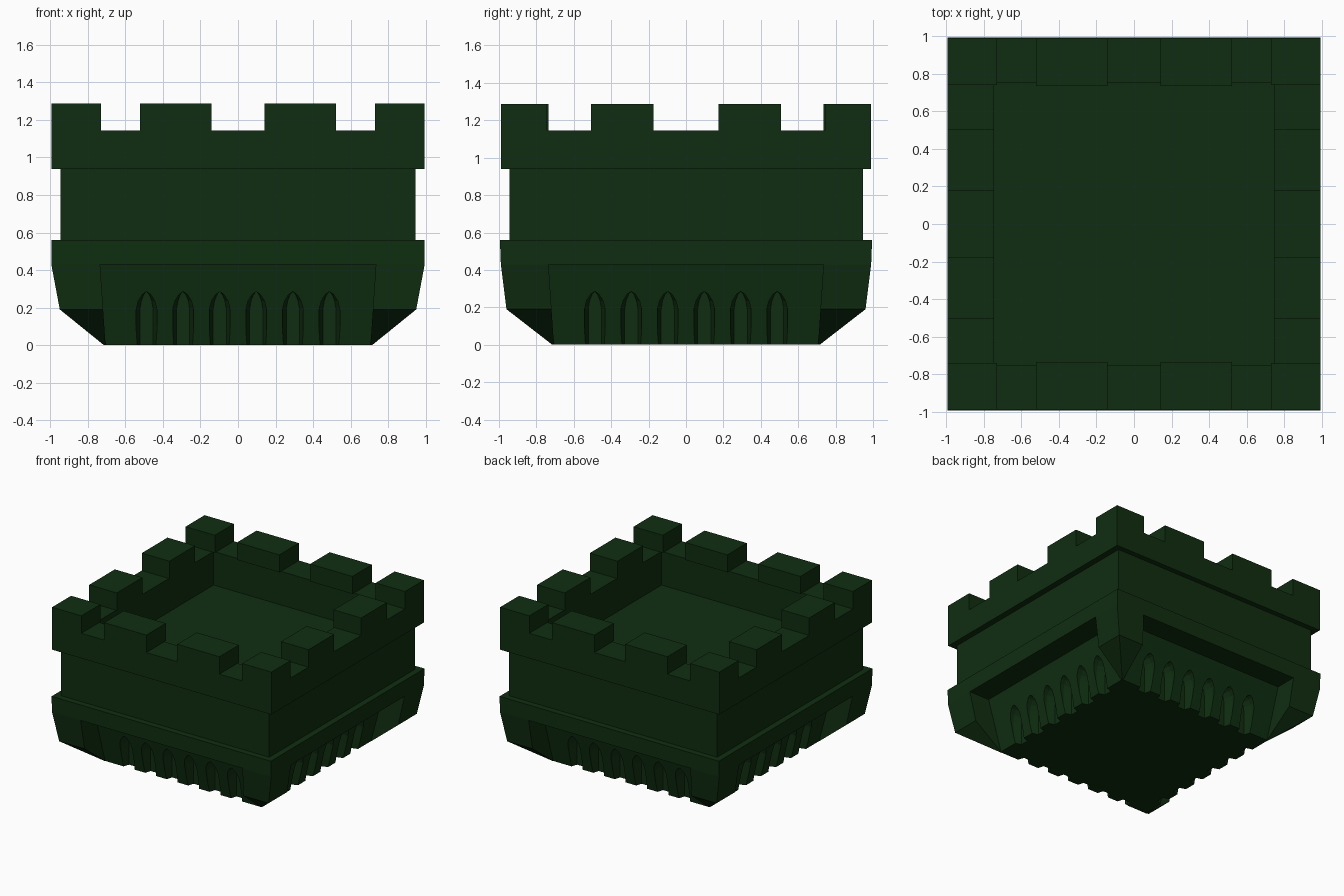
import bpy
import bmesh
from math import pi
from mathutils import Matrix, Vector

if "Cube" in bpy.data.objects:
    bpy.data.objects.remove(bpy.data.objects["Cube"], do_unlink=True)

green = bpy.data.materials.new("dark_green")
green.use_nodes = True
colour = (0.005, 0.027, 0.0055, 1)
green.diffuse_color = colour
green.node_tree.nodes["Principled BSDF"].inputs["Base Color"].default_value = colour


def skin(bm, loops):
    """Bridge a run of matching loops and cap both ends."""
    rings = [[bm.verts.new(p) for p in loop] for loop in loops]
    n = len(rings[0])
    for a, b in zip(rings, rings[1:]):
        for i in range(n):
            j = (i + 1) % n
            bm.faces.new((a[i], a[j], b[j], b[i]))
    bm.faces.new(rings[0][::-1])
    bm.faces.new(rings[-1])


def rect(hx, hy, z, cx=0, cy=0):
    return [(cx + sx * hx, cy + sy * hy, z)
            for sx, sy in ((-1, -1), (1, -1), (1, 1), (-1, 1))]


def make(name, bm):
    bmesh.ops.recalc_face_normals(bm, faces=bm.faces)
    mesh = bpy.data.meshes.new(name)
    bm.to_mesh(mesh)
    bm.free()
    mesh.materials.append(green)
    obj = bpy.data.objects.new(name, mesh)
    bpy.context.collection.objects.link(obj)
    return obj


def turned(loops, quarter):
    m = Matrix.Rotation(quarter * pi / 2, 3, "Z")
    return [[m @ Vector(p) for p in loop] for loop in loops]


def cut(target, cutter):
    cutter.hide_render = True
    mod = target.modifiers.new("cut", "BOOLEAN")
    mod.operation = "DIFFERENCE"
    mod.solver = "EXACT"
    mod.object = cutter
    bpy.context.view_layer.objects.active = target
    bpy.ops.object.modifier_apply(modifier=mod.name)
    bpy.data.objects.remove(cutter, do_unlink=True)


# Tower body: flared base, belt, wall, parapet and sunken floor
profile = [(0.715, 0.715, 0), (0.95, 0.96, 0.19), (0.995, 0.99, 0.43),
           (0.995, 0.995, 0.56), (0.945, 0.945, 0.56), (0.945, 0.945, 0.94),
           (0.995, 0.988, 0.94), (0.995, 0.988, 1.145),
           (0.75, 0.755, 1.145), (0.75, 0.755, 0.87)]
bm = bmesh.new()
skin(bm, [rect(*p) for p in profile])
tower = make("tower_body", bm)

# Sloped recess in each side of the base
bm = bmesh.new()
for q in range(4):
    loops = []
    for z, half, depth in ((-0.02, 0.705, 0.709), (0.43, 0.735, 0.81)):
        loops.append([(-half, -depth, z), (half, -depth, z),
                      (half, -1.2, z), (-half, -1.2, z)])
    skin(bm, turned(loops, q))
cut(tower, make("recess_cutter", bm))

# Row of pointed niches in each recess, narrowing towards the back
arch = [(-1, -0.02), (1, -0.02), (1, 0.19), (0.8, 0.235), (0.4, 0.27),
        (0, 0.285), (-0.4, 0.27), (-0.8, 0.235), (-1, 0.19)]
bm = bmesh.new()
for q in range(4):
    for i in range(6):
        cx = (i - 2.5) * 0.195
        loops = [[(cx + w * x, y, z) for x, z in arch]
                 for y, w in ((-0.86, 0.055), (-0.73, 0.055), (-0.665, 0.035))]
        skin(bm, turned(loops, q))
cut(tower, make("niche_cutter", bm))


# Battlements
def merlon(bm, x0, x1, y0, y1):
    hx, hy = abs(x1 - x0) / 2, abs(y1 - y0) / 2
    cx, cy = (x0 + x1) / 2, (y0 + y1) / 2
    skin(bm, [rect(hx, hy, z, cx, cy) for z in (1.145, 1.288)])


corners, front_back, sides = bmesh.new(), bmesh.new(), bmesh.new()
for sx in (-1, 1):
    for sy in (-1, 1):
        merlon(corners, sx * 0.73, sx * 0.995, sy * 0.742, sy * 0.988)
        merlon(front_back, sx * 0.14, sx * 0.523, sy * 0.735, sy * 0.988)
        merlon(sides, sx * 0.745, sx * 0.995, sy * 0.175, sy * 0.507)
make("corner_merlons", corners)
make("front_back_merlons", front_back)
make("side_merlons", sides)
